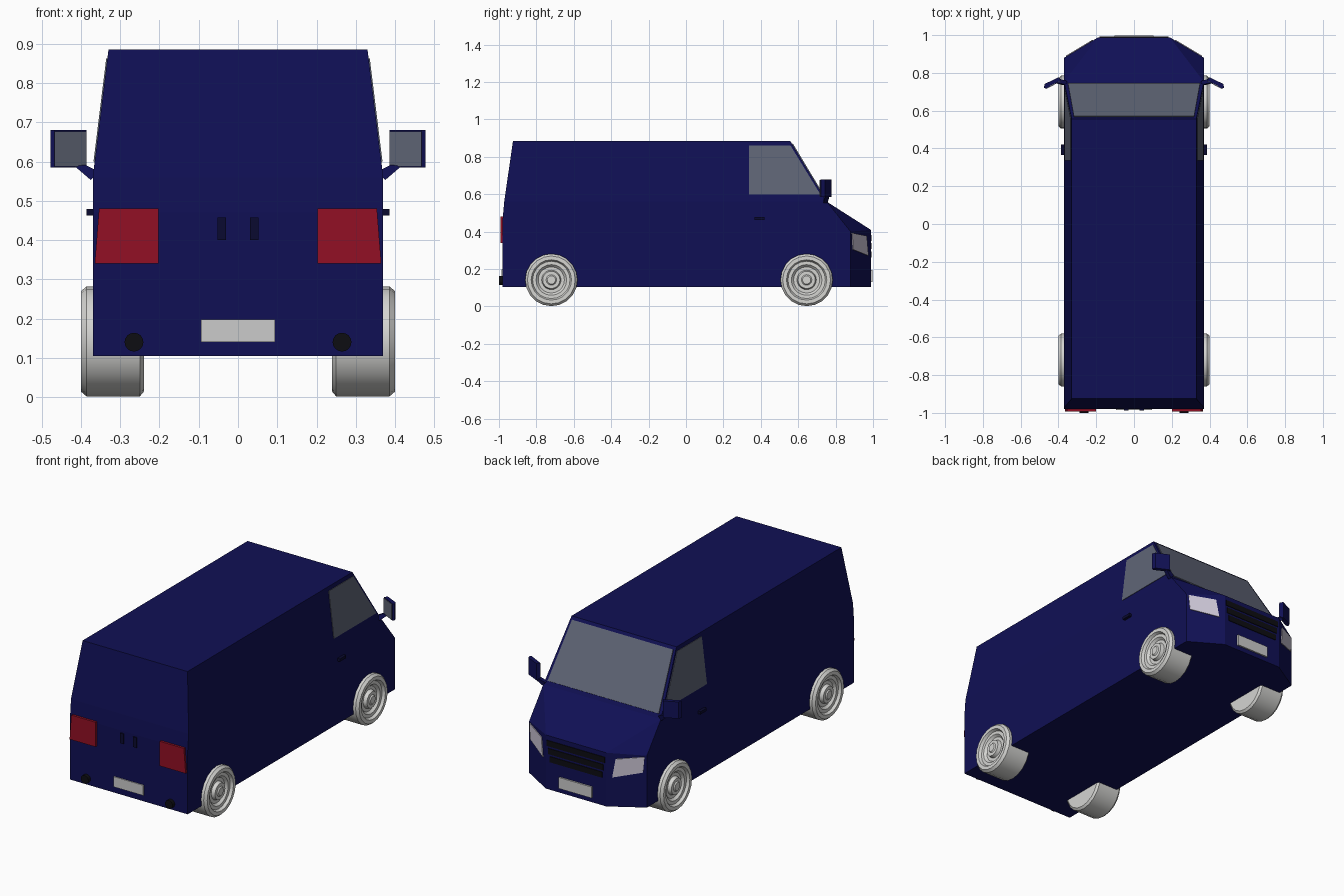
import bpy, bmesh, math
from mathutils import Vector

if "Cube" in bpy.data.objects:
    bpy.data.objects.remove(bpy.data.objects["Cube"])


def mat(name, r, g, b):
    m = bpy.data.materials.new(name)
    m.diffuse_color = (r, g, b, 1)
    m.use_nodes = True
    m.node_tree.nodes["Principled BSDF"].inputs["Base Color"].default_value = m.diffuse_color
    return m


BLUE = mat("navy paint", 0.005, 0.005, 0.09)
GLASS = mat("grey glass", 0.115, 0.13, 0.18)
RED = mat("red lens", 0.29, 0.005, 0.018)
LAMP = mat("lamp lens", 0.60, 0.56, 0.67)
PLATE = mat("plate grey", 0.60, 0.60, 0.60)
WHEEL = mat("wheel grey", 0.66, 0.66, 0.64)
BLACK = mat("black trim", 0.004, 0.004, 0.006)
DARK = mat("dark navy", 0.003, 0.003, 0.03)


def finish(bm, name, material):
    bmesh.ops.recalc_face_normals(bm, faces=bm.faces)
    me = bpy.data.meshes.new(name)
    bm.to_mesh(me)
    bm.free()
    me.materials.append(material)
    ob = bpy.data.objects.new(name, me)
    bpy.context.collection.objects.link(ob)
    return ob


def prism(name, pts, offset, material, mirror=False):
    """Extrude a polygon along an offset, optionally on both sides of x = 0."""
    bm = bmesh.new()
    off = Vector(offset)
    for s in ((1, -1) if mirror else (1,)):
        def flip(p):
            return (p[0] * s, p[1], p[2])
        lo = [bm.verts.new(flip(Vector(p))) for p in pts]
        hi = [bm.verts.new(flip(Vector(p) + off)) for p in pts]
        bm.faces.new(lo)
        bm.faces.new(hi)
        n = len(pts)
        for i in range(n):
            j = (i + 1) % n
            bm.faces.new((lo[i], lo[j], hi[j], hi[i]))
    return finish(bm, name, material)


def rect_xz(x0, x1, z0, z1, y):
    return [(x0, y, z0), (x1, y, z0), (x1, y, z1), (x0, y, z1)]


# Body shell: right-hand corners, mirrored to the left
corners = {
    "rear_low": (0.37, -0.98, 0.105), "rear_mid": (0.37, -0.98, 0.47),
    "rear_belt": (0.37, -0.972, 0.56), "roof_back": (0.33, -0.925, 0.885),
    "roof_front": (0.33, 0.557, 0.885), "screen_base": (0.37, 0.753, 0.56),
    "corner_top": (0.37, 0.88, 0.40), "nose_top": (0.19, 0.988, 0.41),
    "nose_low": (0.19, 0.988, 0.105), "corner_low": (0.37, 0.88, 0.105),
}
bm = bmesh.new()
R = {k: bm.verts.new(p) for k, p in corners.items()}
L = {k: bm.verts.new((-p[0], p[1], p[2])) for k, p in corners.items()}
for V in (R, L):
    for keys in (
        ("rear_low", "corner_low", "corner_top", "screen_base", "rear_belt", "rear_mid"),
        ("rear_belt", "screen_base", "roof_front", "roof_back"),
        ("screen_base", "corner_top", "nose_top"),
        ("corner_low", "nose_low", "nose_top", "corner_top"),
    ):
        bm.faces.new([V[k] for k in keys])
ring = ["rear_low", "rear_mid", "rear_belt", "roof_back", "roof_front",
        "screen_base", "nose_top", "nose_low"]
for a, b in zip(ring, ring[1:]):
    bm.faces.new((R[a], R[b], L[b], L[a]))
under = ("rear_low", "corner_low", "nose_low")
bm.faces.new([R[k] for k in under] + [L[k] for k in reversed(under)])
finish(bm, "body", BLUE)

# Windscreen
base, top = Vector(corners["screen_base"]), Vector(corners["roof_front"])
a, b = base.lerp(top, 0.06), base.lerp(top, 0.95)
prism("windscreen", [(-a.x + 0.018, a.y, a.z), (a.x - 0.018, a.y, a.z),
                     (b.x - 0.014, b.y, b.z), (-b.x + 0.014, b.y, b.z)],
      (0, 0.004, 0.003), GLASS)


# Side door windows
def side(y, z):
    return (0.37 - 0.04 * (z - 0.56) / 0.325, y, z)


prism("door_window", [side(0.337, 0.6), side(0.718, 0.6), side(0.558, 0.862), side(0.337, 0.862)],
      (0.003, 0, 0), GLASS, True)

# Headlights on the angled nose corners
n0, n1 = Vector(corners["nose_top"]), Vector(corners["corner_top"])


def nose(y, z):
    t = (y - n1.y) / (n0.y - n1.y)
    return (n1.x + (n0.x - n1.x) * t, y, z)


prism("headlight", [nose(0.886, 0.393), nose(0.963, 0.377), nose(0.972, 0.272), nose(0.89, 0.305)],
      (0.002, 0.004, 0), LAMP, True)

# Grille bars
for i, (w, z) in enumerate(((0.182, 0.367), (0.174, 0.323), (0.165, 0.279))):
    prism(f"grille_bar_{i + 1}", rect_xz(-w, w, z - 0.016, z + 0.016, 0.986), (0, 0.006, 0), BLACK)

# Number plates
prism("front_plate", rect_xz(-0.103, 0.103, 0.132, 0.195, 0.985), (0, 0.012, 0), PLATE)
prism("rear_plate", rect_xz(-0.094, 0.094, 0.14, 0.198, -0.978), (0, -0.008, 0), PLATE)

# Tail lights
prism("tail_light", [(0.202, -0.97, 0.34), (0.365, -0.97, 0.34), (0.354, -0.97, 0.48), (0.202, -0.97, 0.48)],
      (0, -0.022, 0), RED, True)

# Rear and side door handles
prism("rear_handle", rect_xz(0.03, 0.052, 0.4, 0.457, -0.975), (0, -0.012, 0), DARK, True)
prism("side_handle", [(0.365, 0.365, 0.463), (0.365, 0.42, 0.463), (0.365, 0.42, 0.479), (0.365, 0.365, 0.479)],
      (0.021, 0, 0), DARK, True)

# Exhaust tips
prism("exhaust", [(0.265 + 0.024 * math.cos(k * math.pi / 8), -0.97, 0.14 + 0.024 * math.sin(k * math.pi / 8))
                  for k in range(16)], (0, -0.03, 0), BLACK, True)

# Door mirrors: housing, glass and stalk
prism("mirror_housing", [(0.386, 0.76, 0.585), (0.398, 0.777, 0.585), (0.472, 0.742, 0.585),
                         (0.478, 0.722, 0.585), (0.468, 0.718, 0.585)], (0, 0, 0.095), BLUE, True)
prism("mirror_glass", [(0.387, 0.759, 0.588), (0.468, 0.717, 0.588), (0.468, 0.717, 0.677), (0.387, 0.759, 0.677)],
      (-0.001, -0.003, 0), GLASS, True)
prism("mirror_stalk", [(0.355, 0.735, 0.575), (0.375, 0.735, 0.553), (0.416, 0.745, 0.588), (0.39, 0.745, 0.592)],
      (0, 0.022, 0), BLUE, True)

# Wheels: lathed profile of (x, radius)
profile = [(0.24, 0), (0.24, 0.128), (0.25, 0.14), (0.386, 0.14), (0.4, 0.128), (0.4, 0.108),
           (0.385, 0.1), (0.385, 0.082), (0.372, 0.07), (0.372, 0.052), (0.392, 0.046),
           (0.392, 0.028), (0.398, 0.022), (0.398, 0)]
for label, y in (("rear", -0.72), ("front", 0.645)):
    for where, s in (("right", 1), ("left", -1)):
        bm = bmesh.new()
        vs = [bm.verts.new((s * x, y, 0.142 + r)) for x, r in profile]
        edges = [bm.edges.new(e) for e in zip(vs, vs[1:])]
        bmesh.ops.spin(bm, geom=vs + edges, cent=(0, y, 0.142), axis=(1, 0, 0),
                       angle=math.tau, steps=20)
        bmesh.ops.remove_doubles(bm, verts=bm.verts, dist=0.0005)
        ob = finish(bm, f"{label}_wheel_{where}", WHEEL)
        bpy.ops.object.select_all(action='DESELECT')
        ob.select_set(True)
        bpy.context.view_layer.objects.active = ob
        bpy.ops.object.shade_smooth_by_angle(angle=math.radians(30))
